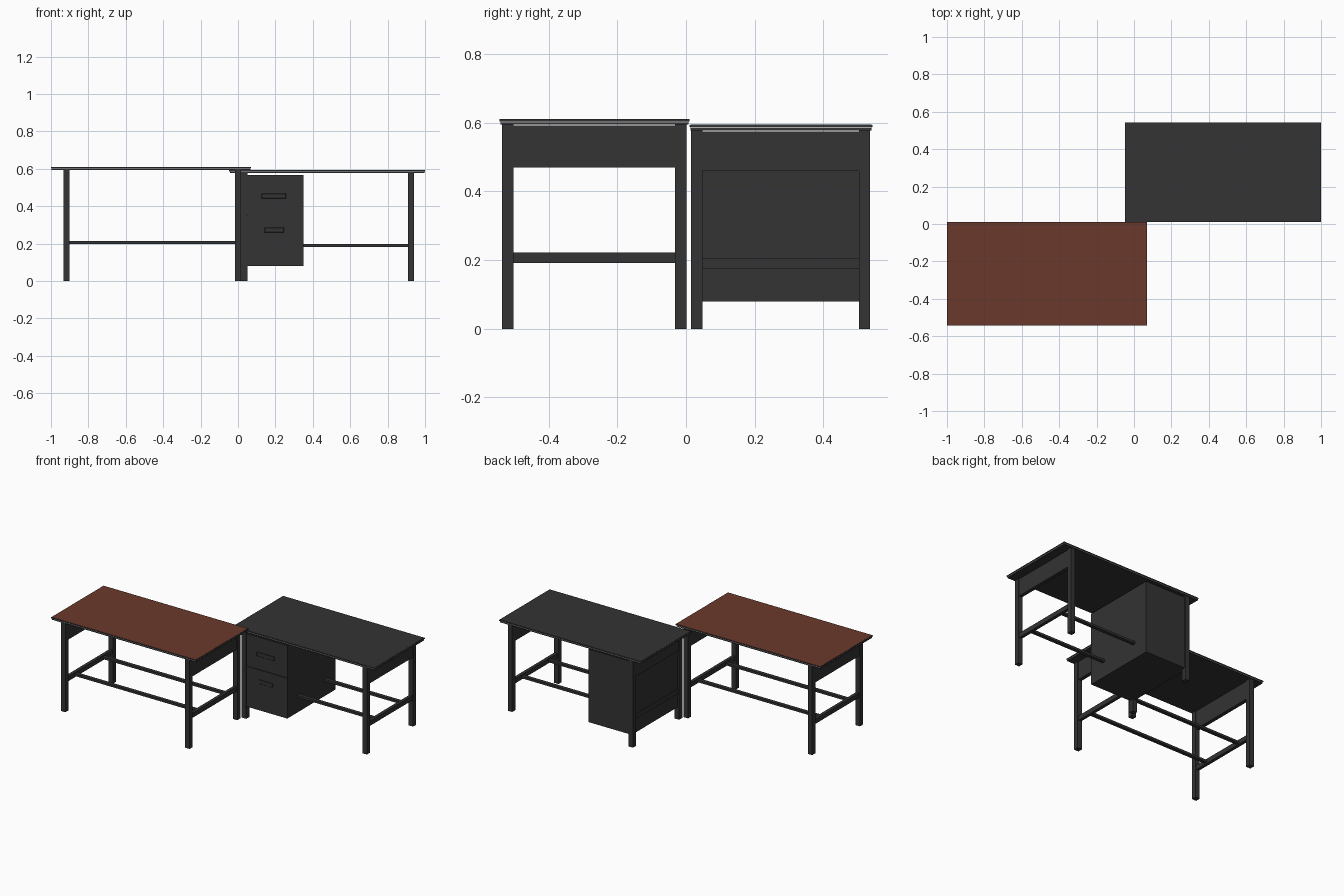
import bpy, bmesh
from mathutils import Matrix, Vector

if "Cube" in bpy.data.objects:
    bpy.data.objects.remove(bpy.data.objects["Cube"])


def material(name, rgb):
    m = bpy.data.materials.new(name)
    m.diffuse_color = (*rgb, 1)
    m.use_nodes = True
    m.node_tree.nodes["Principled BSDF"].inputs["Base Color"].default_value = m.diffuse_color
    return m


DARK = material("charcoal", (0.033, 0.033, 0.033))
RED = material("red brown", (0.147, 0.040, 0.024))
TRIM = material("light grey", (0.45, 0.45, 0.45))


def box(name, x, y, z, mat, bevel=0):
    """Box from (min, max) ranges on each axis."""
    lo, hi = Vector((x[0], y[0], z[0])), Vector((x[1], y[1], z[1]))
    bm = bmesh.new()
    bmesh.ops.create_cube(bm, size=1, matrix=Matrix.Translation((lo + hi) / 2)
                          @ Matrix.Diagonal((*(hi - lo), 1)))
    me = bpy.data.meshes.new(name)
    bm.to_mesh(me)
    bm.free()
    me.materials.append(mat)
    ob = bpy.data.objects.new(name, me)
    bpy.context.collection.objects.link(ob)
    if bevel:
        mod = ob.modifiers.new("bevel", "BEVEL")
        mod.width, mod.segments = bevel, 1
    return ob


def desk(tag, top_x, top_y, top_z, legs_x, legs_y, apron_z, top_mat):
    z0, z1 = top_z
    e = 0.003

    def grow(r, d):
        return (r[0] - d, r[1] + d)

    # layered table top: under board, slim light edge band, upper board
    box(tag + "_under_board", grow(top_x, -e), grow(top_y, -e), (z0, z0 + 0.007), DARK)
    box(tag + "_edge_band", grow(top_x, -e), grow(top_y, -e), (z0 + 0.007, z0 + 0.010), TRIM)
    box(tag + "_upper_board", top_x, top_y, (z0 + 0.010, z1 - 0.001), DARK)
    box(tag + "_surface", grow(top_x, -e), grow(top_y, -e), (z1 - 0.001, z1), top_mat)

    w = 0.033
    xs = (legs_x[0], legs_x[1] - w)
    ys = (legs_y[0], legs_y[1] - w)
    for side, x in zip(("left", "right"), xs):
        for end, y in zip(("front", "back"), ys):
            box(f"{tag}_{side}_{end}_leg", (x, x + w), (y, y + w), (0, z0), DARK)
        # side apron and side stretcher between the legs
        span = (ys[0] + w, ys[1])
        box(f"{tag}_{side}_apron", (x + 0.004, x + w - 0.004), span, apron_z, DARK)
        box(f"{tag}_{side}_stretcher", (x + 0.006, x + w - 0.006), span,
            (z0 - 0.403, z0 - 0.372), DARK)
    # long rails joining the side stretchers
    for end, y in (("front", legs_y[0] + 0.12), ("back", legs_y[1] - 0.12)):
        box(f"{tag}_{end}_rail", (xs[0] + w / 2, xs[1] + w / 2), (y - 0.012, y + 0.012),
            (z0 - 0.395, z0 - 0.380), DARK)


desk("red_desk", (-1.0, 0.07), (-0.543, 0.01), (0.594, 0.611),
     (-0.933, 0.017), (-0.535, 0.001), (0.47, 0.592), RED)
desk("dark_desk", (-0.047, 1.0), (0.01, 0.543), (0.577, 0.594),
     (0.017, 0.941), (0.015, 0.536), (0.46, 0.575), DARK)

# drawer cabinet under the dark desk
box("cabinet", (0.03, 0.35), (0.028, 0.53), (0.08, 0.567), DARK)
for name, z, hx, hz in (("upper", (0.352, 0.567), (0.126, 0.257), (0.441, 0.468)),
                        ("lower", (0.08, 0.349), (0.142, 0.246), (0.259, 0.286))):
    box(name + "_drawer_front", (0.05, 0.35), (0.02, 0.028), z, DARK)
    box(name + "_drawer_handle", hx, (0.015, 0.02), hz, DARK, 0.002)
